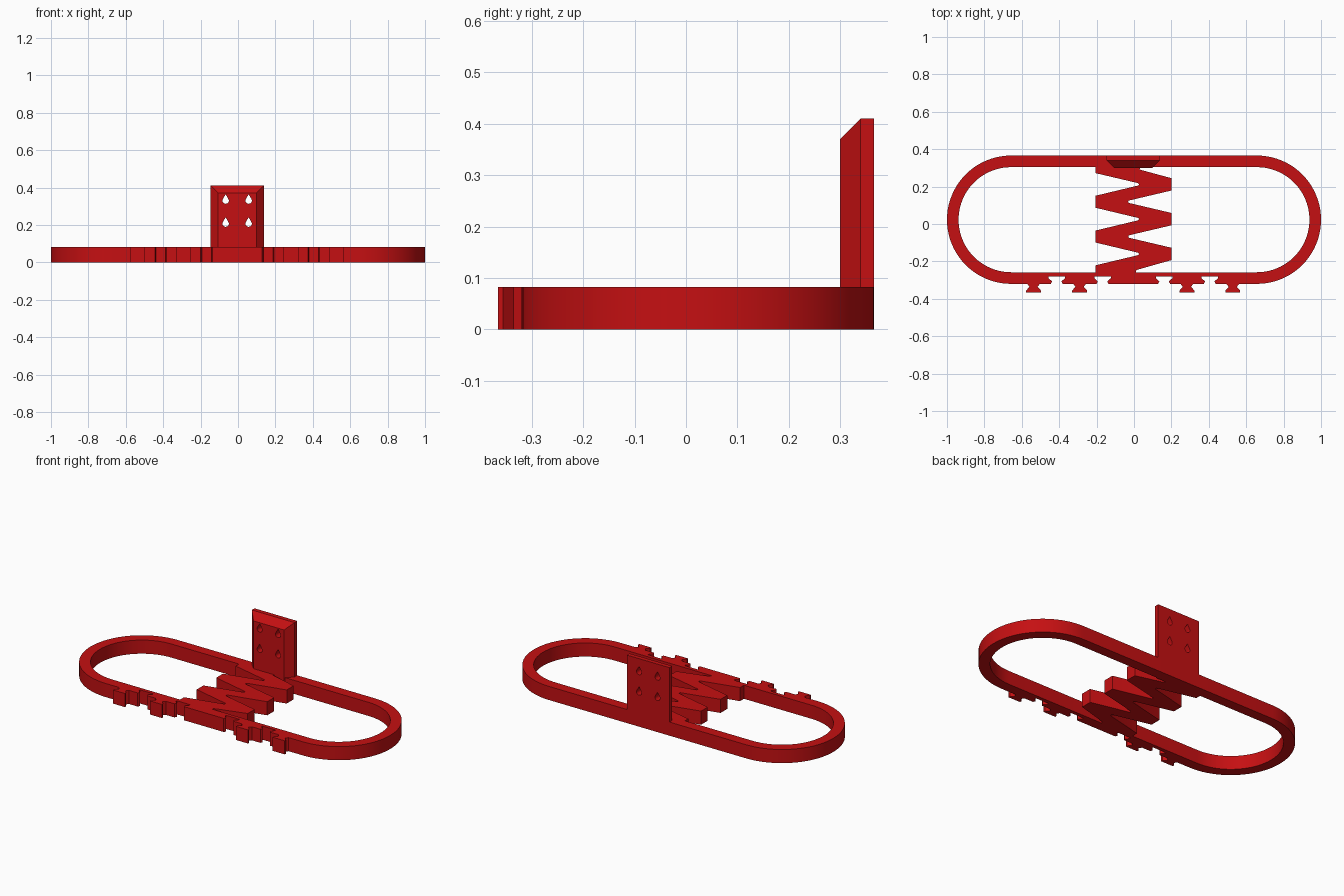
import bpy, bmesh, math

if "Cube" in bpy.data.objects:
    bpy.data.objects.remove(bpy.data.objects["Cube"])

H = 0.082            # height of frame and spring
CY = 0.023           # frame centre in y
HALF = 0.657         # half length of the straight walls
RO, RI = 0.343, 0.281

red = bpy.data.materials.new("red")
red.diffuse_color = (0.56, 0.005, 0.006, 1)
red.use_nodes = True
red.node_tree.nodes["Principled BSDF"].inputs["Base Color"].default_value = red.diffuse_color


def finish(ob):
    ob.data.materials.clear()
    ob.data.materials.append(red)
    bpy.ops.object.select_all(action='DESELECT')
    ob.select_set(True)
    bpy.context.view_layer.objects.active = ob
    bpy.ops.object.shade_smooth_by_angle(angle=math.radians(20))


def extrude_outline(name, outlines):
    """Fill closed outlines (later ones are holes) and extrude from z=0 to H."""
    cu = bpy.data.curves.new(name, 'CURVE')
    cu.dimensions = '2D'
    cu.fill_mode = 'BOTH'
    cu.extrude = H / 2
    for pts in outlines:
        sp = cu.splines.new('POLY')
        sp.points.add(len(pts) - 1)
        for p, (x, y) in zip(sp.points, pts):
            p.co = (x, y, 0, 1)
        sp.use_cyclic_u = True
    tmp = bpy.data.objects.new(name + "_outline", cu)
    bpy.context.collection.objects.link(tmp)
    bpy.context.view_layer.update()
    me = bpy.data.meshes.new_from_object(
        tmp.evaluated_get(bpy.context.evaluated_depsgraph_get()))
    bpy.data.objects.remove(tmp)
    bm = bmesh.new()
    bm.from_mesh(me)
    bmesh.ops.remove_doubles(bm, verts=bm.verts, dist=1e-5)
    bmesh.ops.translate(bm, verts=bm.verts, vec=(0, 0, H / 2))
    bmesh.ops.recalc_face_normals(bm, faces=bm.faces)
    bm.to_mesh(me)
    bm.free()
    me.name = name
    ob = bpy.data.objects.new(name, me)
    bpy.context.collection.objects.link(ob)
    finish(ob)


def arc(cx, cy, r, a0, a1, n):
    return [(cx + r * math.cos(math.radians(a0 + (a1 - a0) * i / n)),
             cy + r * math.sin(math.radians(a0 + (a1 - a0) * i / n)))
            for i in range(n + 1)]


# Frame: stadium ring with dovetail tabs and slots along the front wall
front = CY - RO
tab = [(0.034, 0), (0.022, -0.016), (0.040, -0.036), (0.040, -0.046)]
slot = [(0.032, 0), (0.025, 0.013), (0.044, 0.030), (0.044, 0.040)]
joints = [(-0.537, tab), (-0.413, slot), (-0.291, tab), (-0.168, slot),
          (0.161, slot), (0.283, tab), (0.405, slot), (0.528, tab)]
outer = []
for x, prof in joints:
    outer += [(x - w, front + d) for w, d in prof]
    outer += [(x + w, front + d) for w, d in reversed(prof)]
outer += arc(HALF, CY, RO, -90, 90, 40) + arc(-HALF, CY, RO, 90, 270, 40)
inner = arc(HALF, CY, RI, -90, 90, 40) + arc(-HALF, CY, RI, 90, 270, 40)
extrude_outline("frame", [outer, inner])

# Spring: zigzag with blunt tips and rounded notch roots
top, bot = CY + RI, CY - RI
PITCH = 0.186
right = [(0.035, top), (0.03, 0.291)]
for k in range(3):
    y = 0.212 - k * PITCH
    right += [(0.2, y + 0.033), (0.2, y - 0.033)]
    if k < 2:
        right += arc(-0.024, y - PITCH / 2, 0.007, 100, 260, 6)
right += [(0.03, -0.241), (0.01, -0.248), (0.01, bot)]
left = [(-0.206, top), (-0.206, 0.272)]
for k in range(3):
    y = 0.212 - k * PITCH
    left += arc(0.019, y, 0.007, 80, -80, 6)
    left.append((-0.206, y - PITCH / 2 + 0.032))
    left.append((-0.206, max(y - PITCH / 2 - 0.032, bot)))
extrude_outline("spring", [right + left[::-1]])

# Mounting plate: bevelled on the front sides and the top
PX = -0.004
bm = bmesh.new()
rings = []
for y, w, z in [(0.366, 0.142, 0.41), (0.34, 0.142, 0.41), (0.30, 0.102, 0.37)]:
    rings.append([bm.verts.new(c) for c in
                  [(PX - w, y, 0), (PX + w, y, 0), (PX + w, y, z), (PX - w, y, z)]])
for a, b in zip(rings, rings[1:]):
    for i in range(4):
        j = (i + 1) % 4
        bm.faces.new((a[i], a[j], b[j], b[i]))
bm.faces.new(rings[0])
bm.faces.new(rings[-1])
bmesh.ops.recalc_face_normals(bm, faces=bm.faces)
me = bpy.data.meshes.new("mounting_plate")
bm.to_mesh(me)
bm.free()
plate = bpy.data.objects.new("mounting_plate", me)
bpy.context.collection.objects.link(plate)

# Teardrop screw holes
bm = bmesh.new()
for hx in (-0.066, 0.057):
    for hz in (0.207, 0.330):
        drop = arc(hx, hz, 0.017, 150, 390, 16) + [(hx, hz + 0.034)]
        face = bm.faces.new([bm.verts.new((x, 0.25, z)) for x, z in drop])
        new = bmesh.ops.extrude_face_region(bm, geom=[face])["geom"]
        bmesh.ops.translate(bm, vec=(0, 0.2, 0),
                            verts=[v for v in new if isinstance(v, bmesh.types.BMVert)])
bmesh.ops.recalc_face_normals(bm, faces=bm.faces)
me = bpy.data.meshes.new("hole_cutter")
bm.to_mesh(me)
bm.free()
cutter = bpy.data.objects.new("hole_cutter", me)
bpy.context.collection.objects.link(cutter)
cutter.hide_render = True

mod = plate.modifiers.new("holes", 'BOOLEAN')
mod.operation = 'DIFFERENCE'
mod.solver = 'EXACT'
mod.object = cutter
bpy.context.view_layer.objects.active = plate
bpy.ops.object.modifier_apply(modifier="holes")
bpy.data.objects.remove(cutter)
finish(plate)
